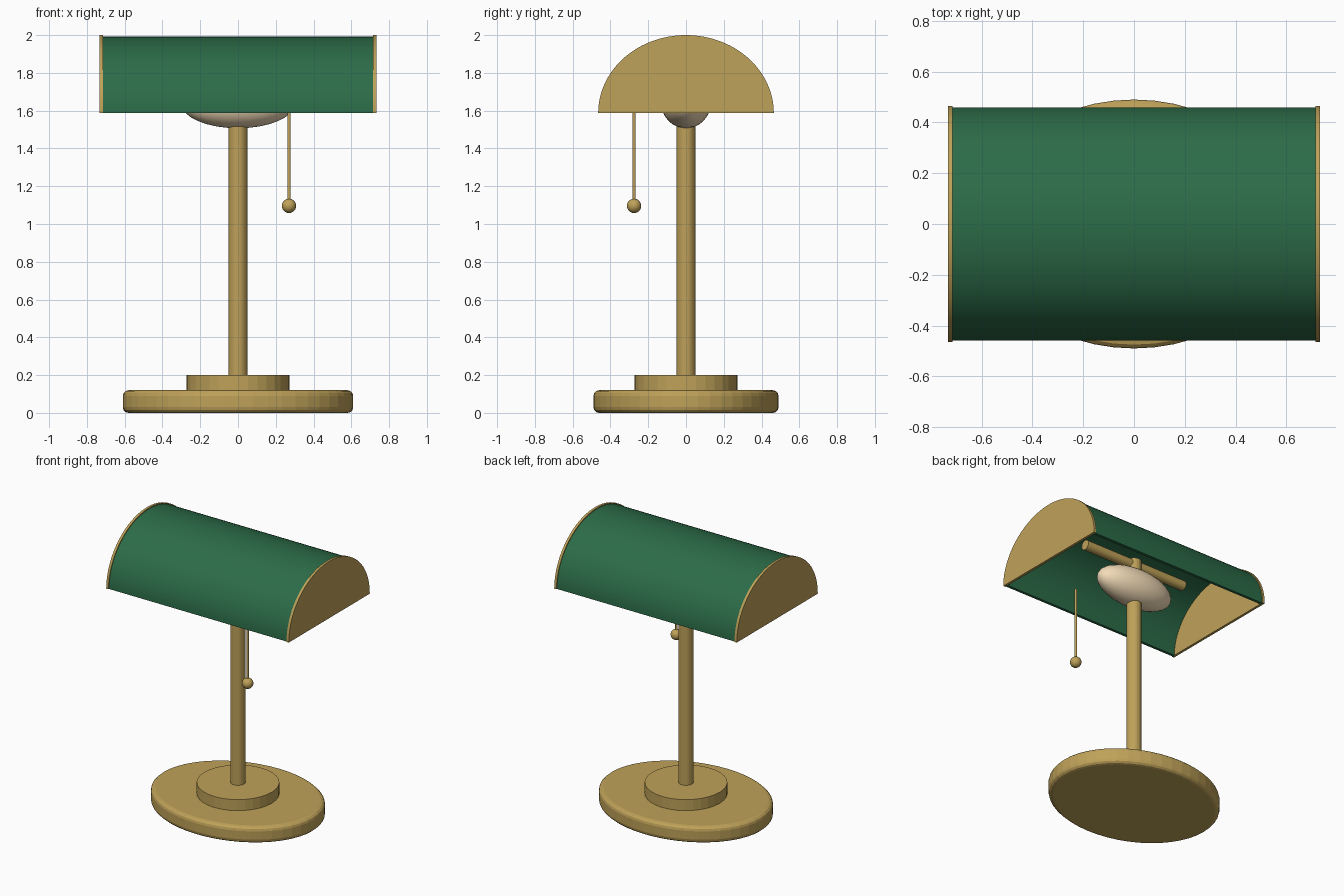
import bpy, math

if "Cube" in bpy.data.objects:
    bpy.data.objects.remove(bpy.data.objects["Cube"])


def material(name, color):
    m = bpy.data.materials.new(name)
    m.diffuse_color = (*color, 1)
    m.use_nodes = True
    m.node_tree.nodes["Principled BSDF"].inputs["Base Color"].default_value = m.diffuse_color
    return m


BRASS = material("brass", (0.52, 0.36, 0.10))
GREEN = material("green_glass", (0.025, 0.15, 0.065))
CREAM = material("warm_bulb", (0.90, 0.72, 0.48))


def finish(name, mat, angle=30):
    ob = bpy.context.object
    ob.name = name
    ob.data.materials.append(mat)
    bpy.ops.object.transform_apply(location=False, rotation=True, scale=True)
    if angle:
        bpy.ops.object.shade_smooth_by_angle(angle=math.radians(angle))
    return ob


def cylinder(name, r, z0, z1, mat, x=0, y=0, sides=32, scale=(1, 1, 1)):
    bpy.ops.mesh.primitive_cylinder_add(vertices=sides, radius=r, depth=z1 - z0,
                                        location=(x, y, (z0 + z1) / 2))
    bpy.context.object.scale = scale
    return finish(name, mat, 0)


def ellipsoid(name, radii, loc, mat):
    bpy.ops.mesh.primitive_uv_sphere_add(segments=32, ring_count=16, radius=1, location=loc)
    bpy.context.object.scale = radii
    return finish(name, mat)


def arch(ry, rz, z0, n=48):
    """Half-ellipse outline in the yz plane."""
    return [(ry * math.cos(math.pi * i / n), z0 + rz * math.sin(math.pi * i / n))
            for i in range(n + 1)]


def extrude_x(name, profile, x0, x1, mat):
    n = len(profile)
    verts = [(x, y, z) for x in (x0, x1) for y, z in profile]
    faces = [(i, n + i, n + (i + 1) % n, (i + 1) % n) for i in range(n)]
    faces += [tuple(range(n)), tuple(reversed(range(n, 2 * n)))]
    me = bpy.data.meshes.new(name)
    me.from_pydata(verts, [], faces)
    ob = bpy.data.objects.new(name, me)
    bpy.context.collection.objects.link(ob)
    bpy.ops.object.select_all(action='DESELECT')
    bpy.context.view_layer.objects.active = ob
    ob.select_set(True)
    bpy.ops.object.mode_set(mode='EDIT')
    bpy.ops.mesh.select_all(action='SELECT')
    bpy.ops.mesh.normals_make_consistent(inside=False)
    bpy.ops.object.mode_set(mode='OBJECT')
    return finish(name, mat)


# Oval foot with rounded rims
base = cylinder("base", 1, 0, 0.12, BRASS, sides=48, scale=(0.61, 0.49, 1))
bevel = base.modifiers.new("rounded_rim", 'BEVEL')
bevel.width = 0.03
bevel.segments = 3
bevel.limit_method = 'ANGLE'
bevel.angle_limit = math.radians(40)

# Collar and post
cylinder("base_collar", 0.272, 0.12, 0.20, BRASS)
cylinder("post", 0.05, 0.18, 1.84, BRASS, sides=24)

# Cross bar under the shade
bpy.ops.mesh.primitive_cylinder_add(vertices=16, radius=0.035, depth=0.84,
                                    location=(0, 0, 1.81), rotation=(0, math.pi / 2, 0))
finish("cross_bar", BRASS)

# Bulb
ellipsoid("bulb", (0.30, 0.13, 0.13), (0, 0, 1.637), CREAM)

# Open-bottomed half-barrel shade and its solid end plates
Z = 1.587
extrude_x("shade", arch(0.459, 0.406, Z) + arch(0.439, 0.386, Z)[::-1], -0.725, 0.725, GREEN)
for side, x in (("left", -0.724), ("right", 0.724)):
    extrude_x(side + "_end_plate", arch(0.465, 0.413, Z), x - 0.009, x + 0.009, BRASS)

# Pull chain
cylinder("pull_chain", 0.008, 1.11, 1.65, BRASS, x=0.27, y=-0.275, sides=12)
ellipsoid("pull_knob", (0.038,) * 3, (0.27, -0.275, 1.096), BRASS)
